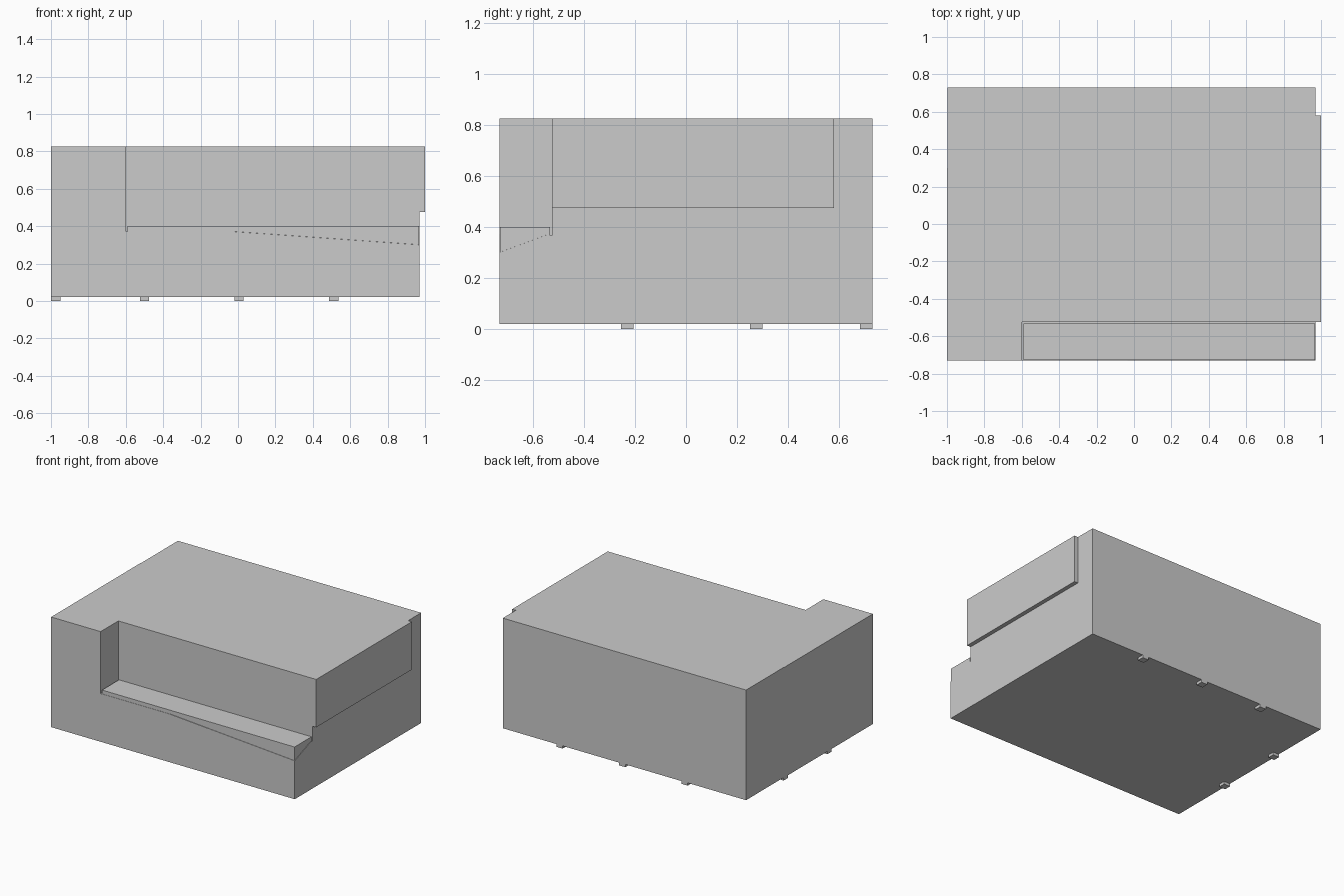
import bpy
import bmesh

if "Cube" in bpy.data.objects:
    bpy.data.objects.remove(bpy.data.objects["Cube"])


def hull(name, x, y, z0, z1):
    """Box whose bottom may be a height function of x and y."""
    bottom = z0 if callable(z0) else (lambda px, py: z0)
    bm = bmesh.new()
    ring = [(x[0], y[0]), (x[1], y[0]), (x[1], y[1]), (x[0], y[1])]
    low = [bm.verts.new((px, py, bottom(px, py))) for px, py in ring]
    top = [bm.verts.new((px, py, z1)) for px, py in ring]
    base = bm.faces.new(low[::-1])
    bm.faces.new(top)
    for i in range(4):
        j = (i + 1) % 4
        bm.faces.new((low[i], low[j], top[j], top[i]))
    if callable(z0):
        bmesh.ops.triangulate(bm, faces=[base])
    mesh = bpy.data.meshes.new(name)
    bm.to_mesh(mesh)
    bm.free()
    obj = bpy.data.objects.new(name, mesh)
    bpy.context.collection.objects.link(obj)
    return obj


def cut(target, cutter):
    cutter.hide_render = True
    mod = target.modifiers.new("cut", 'BOOLEAN')
    mod.operation = 'DIFFERENCE'
    mod.solver = 'EXACT'
    mod.object = cutter
    bpy.context.view_layer.objects.active = target
    bpy.ops.object.modifier_apply(modifier=mod.name)
    bpy.data.objects.remove(cutter, do_unlink=True)


def ledge_floor(x, y):
    """Sloping floor under the front shelf."""
    u = (x + 0.6) / 1.57
    v = (-0.525 - y) / 0.205
    return 0.367 + v * (0.005 - 0.075 * u)


# Main body, carved from one block
body = hull("body", (-1, 1), (-0.73, 0.73), 0.02, 0.825)

# Front recess with sloping floor
cut(body, hull("recess_cutter", (-0.6, 1.1), (-0.83, -0.525), ledge_floor, 1.0))

# Trim the right side, leaving the raised upper panel
cut(body, hull("under_panel_cutter", (0.97, 1.1), (-1, 1), -0.1, 0.475))
cut(body, hull("behind_panel_cutter", (0.97, 1.1), (0.58, 1), -0.1, 1.0))

# Shallow step on the left side
cut(body, hull("left_step_cutter", (-1.1, -0.997), (0.3, 1), -0.1, 1.0))

# Flat shelf with tapered underside
hull("front_shelf", (-0.59, 0.967), (-0.728, -0.532),
     lambda x, y: ledge_floor(x, y) + 0.001, 0.4)

# Small feet along the back and left edges
centres = [(x, 0.705) for x in (-0.5, 0.005, 0.512)]
centres += [(-0.975, y) for y in (-0.23, 0.275)]
for i, (cx, cy) in enumerate(centres):
    hull(f"foot_{i + 1}", (cx - 0.025, cx + 0.025),
         (cy - 0.025, cy + 0.025), 0.0, 0.02)
